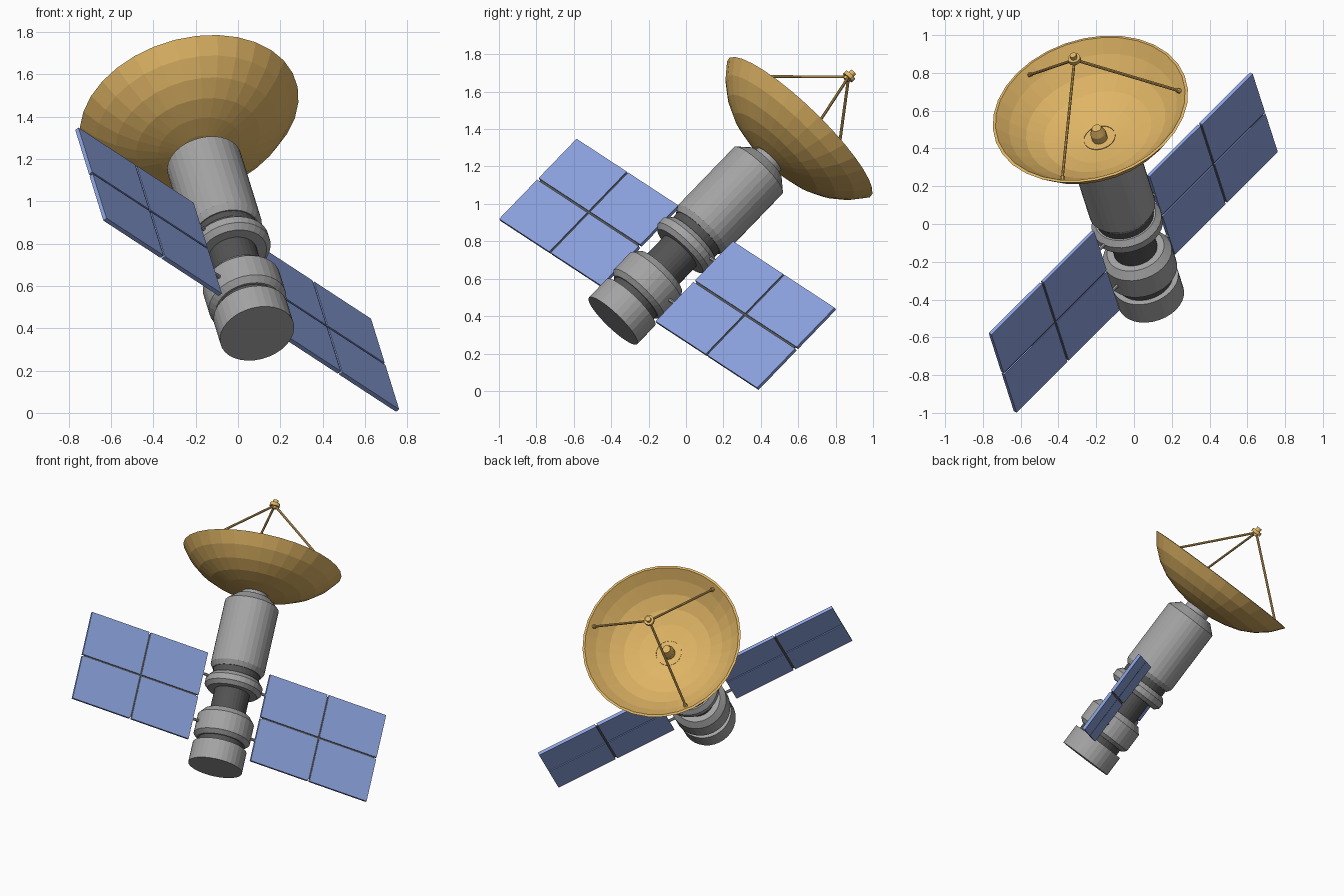
import bpy, bmesh, math
from mathutils import Matrix, Vector

cube = bpy.data.objects.get("Cube")
if cube:
    bpy.data.objects.remove(cube, do_unlink=True)


def material(name, rgb):
    m = bpy.data.materials.new(name)
    m.use_nodes = True
    m.diffuse_color = (*rgb, 1)
    m.node_tree.nodes["Principled BSDF"].inputs["Base Color"].default_value = (*rgb, 1)
    return m


GREY = material("hull grey", (0.37, 0.37, 0.37))
DARK = material("dark grey", (0.085, 0.085, 0.085))
GOLD = material("dish gold", (0.74, 0.46, 0.13))
BLUE = material("panel blue", (0.26, 0.36, 0.73))

# Tilted frame: local z is the body axis, local x the panel span
axis = Vector((-0.218, 0.678, 0.702)).normalized()
span = Vector((0.643, 0.643, -0.419))
span = (span - axis * span.dot(axis)).normalized()
FRAME = Matrix((span, axis.cross(span), axis)).transposed().to_4x4()
FRAME.translation = (0.09, -0.39, 0.375)
SIDES = 32


def add_object(name, bm, mat):
    bmesh.ops.recalc_face_normals(bm, faces=bm.faces)
    mesh = bpy.data.meshes.new(name)
    bm.to_mesh(mesh)
    bm.free()
    mesh.materials.append(mat)
    obj = bpy.data.objects.new(name, mesh)
    bpy.context.collection.objects.link(obj)
    obj.matrix_world = FRAME
    return obj


def lathe(name, profile, mat, sides=SIDES):
    """Turn (radius, height) points about the body axis."""
    bm = bmesh.new()
    verts = [bm.verts.new((r, 0, h)) for r, h in profile]
    edges = [bm.edges.new(pair) for pair in zip(verts, verts[1:])]
    bmesh.ops.spin(bm, geom=verts + edges, axis=(0, 0, 1), cent=(0, 0, 0),
                   angle=math.tau, steps=sides)
    bmesh.ops.remove_doubles(bm, verts=bm.verts, dist=0.0005)
    return add_object(name, bm, mat)


def rod(name, a, b, radius, mat, sides=8):
    a, b = Vector(a), Vector(b)
    bm = bmesh.new()
    turn = (b - a).to_track_quat('Z', 'Y').to_matrix().to_4x4()
    bmesh.ops.create_cone(bm, cap_ends=True, segments=sides, radius1=radius, radius2=radius,
                          depth=(b - a).length, matrix=Matrix.Translation((a + b) / 2) @ turn)
    return add_object(name, bm, mat)


def box(name, centre, size, mat):
    bm = bmesh.new()
    bmesh.ops.create_cube(bm, size=1, matrix=Matrix.Translation(centre) @ Matrix.Diagonal((*size, 1)))
    return add_object(name, bm, mat)


# Body, from the base upwards
lathe("base_drum", [(0, 0), (0.18, 0), (0.18, 0.14), (0, 0.14)], GREY)
lathe("lower_groove", [(0.15, 0.13), (0.15, 0.21)], DARK)
lathe("service_drum", [(0, 0.18), (0.16, 0.18), (0.188, 0.205), (0.188, 0.335),
                       (0.155, 0.375), (0, 0.375)], GREY)
lathe("waist", [(0.118, 0.36), (0.118, 0.56)], DARK)
lathe("collar_ring", [(0, 0.53), (0.165, 0.53), (0.19, 0.555), (0.19, 0.595),
                      (0.165, 0.625), (0, 0.625)], GREY)
lathe("upper_groove", [(0.155, 0.61), (0.155, 0.7)], DARK)
lathe("main_drum", [(0, 0.67), (0.16, 0.67), (0.18, 0.7), (0.18, 1.145),
                    (0.12, 1.2), (0, 1.2)], GREY)
lathe("dish_mount", [(0.085, 1.19), (0.085, 1.25)], GREY)

# Dish: outer bowl, flat lip and inner bowl
outer = [(0, 1.225), (0.1, 1.232), (0.2, 1.25), (0.3, 1.28), (0.39, 1.328),
         (0.47, 1.395), (0.53, 1.472)]
inner = [(r * 0.97, h + 0.015) for r, h in reversed(outer[:-1])]
lathe("dish", outer + [(0.515, 1.475)] + inner, GOLD)
lathe("dish_centre_post", [(0.042, 1.235), (0.042, 1.285), (0.026, 1.325), (0, 1.325)], GOLD, 12)

# Feed held above the dish by three struts
lathe("feed", [(0, 1.835), (0.018, 1.835), (0.018, 1.85), (0.034, 1.85), (0.034, 1.872),
               (0.018, 1.872), (0.018, 1.895), (0, 1.895)], GOLD, 12)
for i, degrees in enumerate((85, 202, -42)):
    a = math.radians(degrees)
    foot = Vector((0.495 * math.cos(a), 0.495 * math.sin(a), 1.435))
    rod(f"feed_strut_{i + 1}", foot, (0, 0, 1.858), 0.008, GOLD)
    rod(f"strut_foot_{i + 1}", foot, foot.lerp(Vector((0, 0, 1.858)), 0.05), 0.013, GOLD)

# Solar wings: four tiles each, dark cross bars, two mounting rods
MID, INNER, OUTER, HALF, GAP = 0.43, 0.228, 1.076, 0.305, 0.012
tile_w = (OUTER - INNER - GAP) / 2
tile_h = HALF - GAP / 2
middle = (INNER + OUTER) / 2
for side, label in ((1, "left"), (-1, "right")):
    for col in (-1, 1):
        for row in (-1, 1):
            x = side * (middle + col * (tile_w + GAP) / 2)
            z = MID + row * (tile_h + GAP) / 2
            box(f"{label}_wing_tile", (x, 0, z), (tile_w, 0.02, tile_h), BLUE)
    box(f"{label}_wing_spar", (side * middle, 0, MID), (OUTER - INNER - 0.03, 0.008, 0.02), DARK)
    box(f"{label}_wing_rib", (side * middle, 0, MID), (0.02, 0.008, 2 * HALF - 0.03), DARK)
    for name, z in (("lower", 0.27), ("upper", 0.59)):
        rod(f"{label}_{name}_wing_rod", (side * 0.1, 0, z), (side * 0.24, 0, z), 0.01, GREY)
